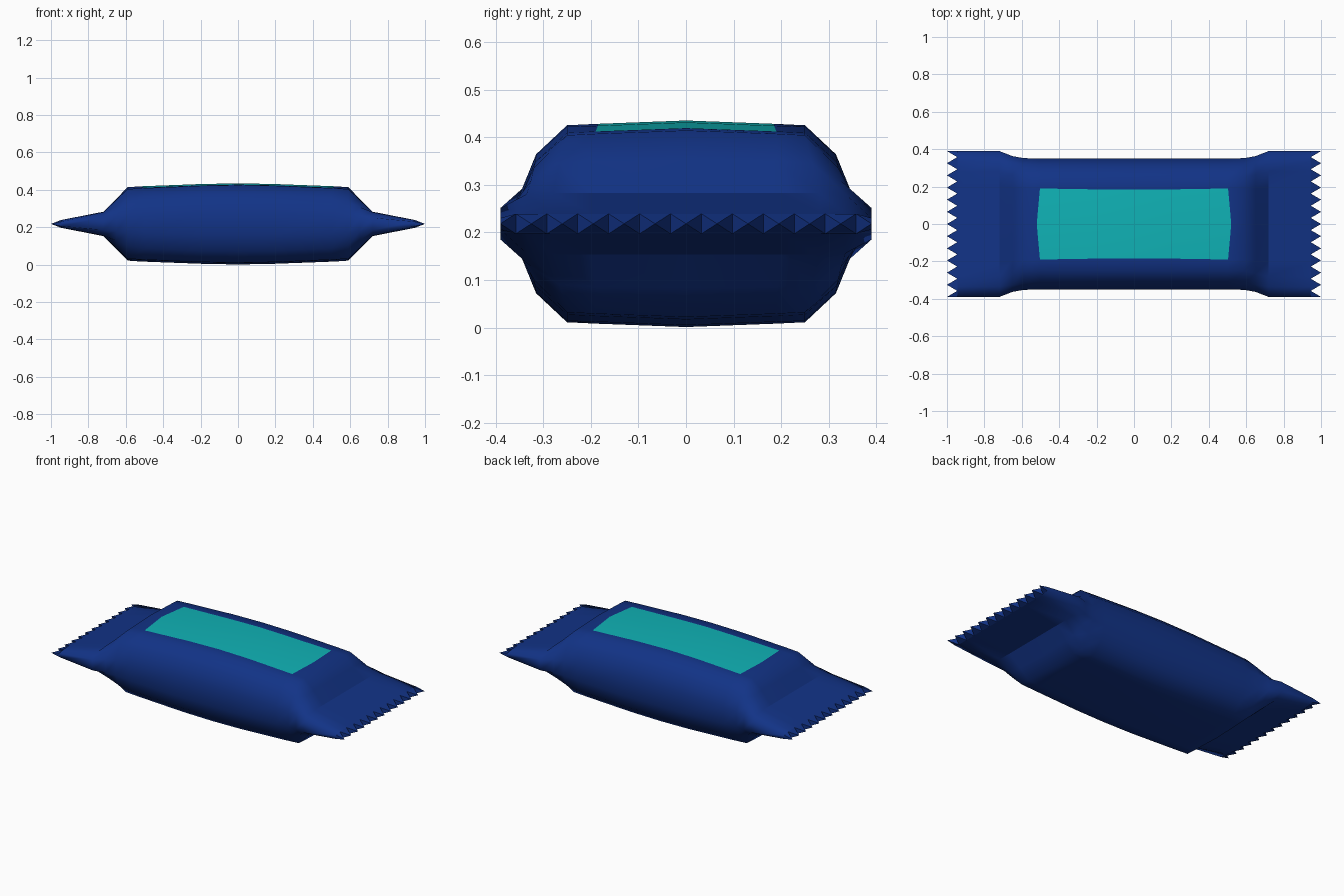
import bpy, bmesh

if "Cube" in bpy.data.objects:
    bpy.data.objects.remove(bpy.data.objects["Cube"])

CZ = 0.218          # mid height of the packet


def material(name, rgb):
    m = bpy.data.materials.new(name)
    m.diffuse_color = (*rgb, 1)
    m.use_nodes = True
    m.node_tree.nodes["Principled BSDF"].inputs["Base Color"].default_value = m.diffuse_color
    return m


navy = material("navy wrapper", (0.006, 0.033, 0.24))
teal = material("teal label", (0.005, 0.45, 0.47))


def finish(bm, name, mats):
    bmesh.ops.recalc_face_normals(bm, faces=bm.faces[:])
    me = bpy.data.meshes.new(name)
    bm.to_mesh(me)
    bm.free()
    ob = bpy.data.objects.new(name, me)
    bpy.context.collection.objects.link(ob)
    for m in mats:
        me.materials.append(m)
    return ob


# Half rings: x, then (y, half height) from the centre line out to the side
rings = [
    (0.00, [(0, .217), (.185, .210), (.25, .207), (.315, .146), (.35, .06)]),
    (0.20, [(0, .213), (.185, .206), (.25, .204), (.315, .144), (.35, .06)]),
    (0.50, [(0, .201), (.19, .194), (.25, .191), (.317, .130), (.35, .05)]),
    (0.59, [(0, .196), (.19, .189), (.25, .186), (.320, .117), (.352, .045)]),
    (0.65, [(0, .135), (.19, .132), (.265, .128), (.326, .090), (.363, .04)]),
    (0.72, [(0, .065), (.20, .065), (.28, .065), (.335, .062), (.39, .033)]),
    (0.945, [(0, .021), (.20, .021), (.28, .021), (.335, .020), (.39, .012)]),
]
label_bulge = [0.02, 0.003, 0, 0, 0]   # rounds the ends of the label


def ring_points(x, half, sign):
    pts = []
    right = [(i, 1, 1) for i in range(5)] + [(i, 1, -1) for i in range(4, -1, -1)]
    left = [(i, -1, -1) for i in range(1, 5)] + [(i, -1, 1) for i in range(4, 0, -1)]
    for i, sy, sz in right + left:
        y, h = half[i]
        px = x + (label_bulge[i] if x == 0.50 else 0)
        pts.append((sign * px, sy * y, CZ + sz * h))
    return pts


# Wrapper: pillow body and flat end seals, lofted through the rings
bm = bmesh.new()
stations = [(x, h, -1) for x, h in reversed(rings[1:])] + [(x, h, 1) for x, h in rings]
loops = [[bm.verts.new(p) for p in ring_points(*s)] for s in stations]
for a, b in zip(loops, loops[1:]):
    for i in range(len(a)):
        j = (i + 1) % len(a)
        bm.faces.new((a[i], a[j], b[j], b[i]))
bm.faces.new(loops[0])
bm.faces.new(loops[-1])
for f in bm.faces:
    f.smooth = True
    c = f.calc_center_median()
    if c.z > CZ + 0.1 and abs(c.y) < 0.15 and abs(c.x) < 0.51:
        f.material_index = 1            # label area
for e in bm.edges:                      # crease where the seal meets the body
    xs = [abs(v.co.x) for v in e.verts]
    ys = [abs(v.co.y) for v in e.verts]
    if min(xs) > 0.94 or (min(xs) > 0.71 and max(xs) < 0.73 and max(ys) < 0.3):
        e.smooth = False
finish(bm, "wrapper", [navy, teal])

# Saw-tooth edges on both seals, half teeth at the corners
bm = bmesh.new()
N, W, X0, H = 12, 0.39, 0.945, 0.021
step = 2 * W / N
for s in (-1, 1):
    for k in range(N + 1):
        tip_y = -W + k * step
        lo, hi = max(-W, tip_y - step / 2), min(W, tip_y + step / 2)
        base = []
        for y, side in ((lo, 1), (hi, 1), (hi, -1), (lo, -1)):
            h = 0.012 if abs(y) > W - 0.001 else H
            base.append(bm.verts.new((s * X0, y, CZ + side * h)))
        tip = bm.verts.new((s * 1.0, tip_y, CZ))
        for i in range(4):
            bm.faces.new((base[i], base[(i + 1) % 4], tip))
        bm.faces.new(base)
finish(bm, "seal_teeth", [navy])
